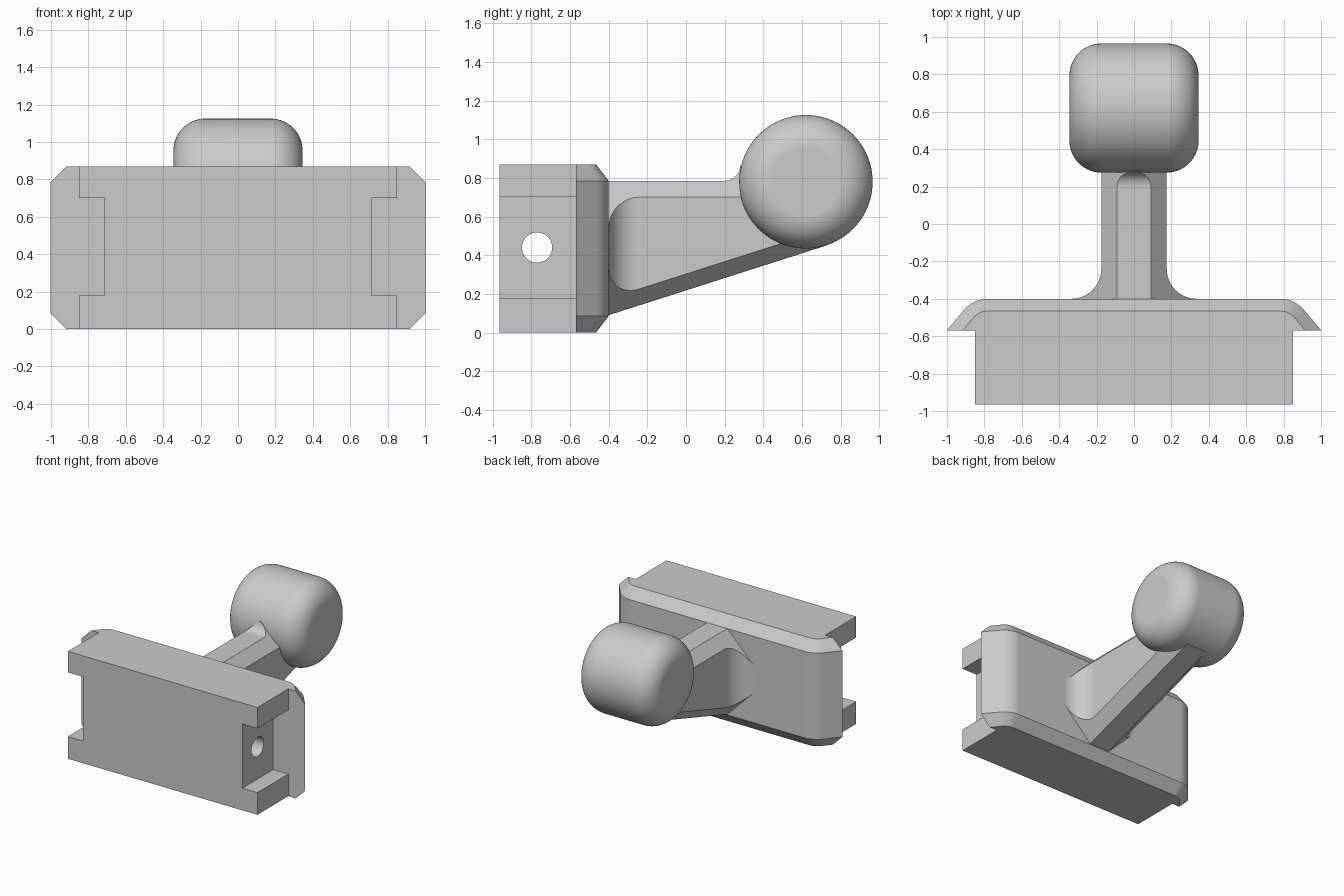
import bpy, bmesh
from math import sin, cos, pi, radians
from mathutils import Matrix

cube = bpy.data.objects.get("Cube")
if cube:
    bpy.data.objects.remove(cube, do_unlink=True)

grey = bpy.data.materials.new("plain_grey")
grey.use_nodes = True
GREY = (0.6, 0.6, 0.6, 1)
grey.diffuse_color = GREY
grey.node_tree.nodes["Principled BSDF"].inputs["Base Color"].default_value = GREY


def loft(name, rings):
    """Skin closed rings of equal length and cap both ends."""
    bm = bmesh.new()
    loops = [[bm.verts.new(p) for p in ring] for ring in rings]
    n = len(loops[0])
    for a, b in zip(loops, loops[1:]):
        for i in range(n):
            j = (i + 1) % n
            bm.faces.new((a[i], a[j], b[j], b[i]))
    bm.faces.new(loops[0])
    bm.faces.new(loops[-1])
    bmesh.ops.recalc_face_normals(bm, faces=bm.faces)
    mesh = bpy.data.meshes.new(name)
    bm.to_mesh(mesh)
    bm.free()
    mesh.materials.append(grey)
    ob = bpy.data.objects.new(name, mesh)
    bpy.context.collection.objects.link(ob)
    return ob


def activate(ob):
    bpy.ops.object.select_all(action='DESELECT')
    ob.select_set(True)
    bpy.context.view_layer.objects.active = ob


def boolean(ob, other, operation):
    activate(ob)
    mod = ob.modifiers.new(operation.lower(), 'BOOLEAN')
    mod.operation, mod.object, mod.solver = operation, other, 'EXACT'
    bpy.ops.object.modifier_apply(modifier=mod.name)
    bpy.data.objects.remove(other, do_unlink=True)


def smooth(ob):
    activate(ob)
    bpy.ops.object.shade_smooth_by_angle(angle=radians(15))
    ob.modifiers.new("even_shading", 'WEIGHTED_NORMAL').keep_sharp = True


# Mounting block: notched at both ends, swept along y
HEIGHT, BACK = 0.87, -0.57
right_half = [(0.85, 0), (0.85, 0.18), (0.715, 0.18),
              (0.715, 0.7), (0.85, 0.7), (0.85, HEIGHT)]
outline = right_half + [(-x, z) for x, z in reversed(right_half)]
block = loft("mounting_block", [[(x, y, z) for x, z in outline] for y in (-0.965, BACK)])

# Pin hole right through the block
bpy.ops.mesh.primitive_cylinder_add(vertices=64, radius=0.078, depth=3,
                                    location=(0, -0.77, 0.44), rotation=(0, pi / 2, 0))
boolean(block, bpy.context.object, 'DIFFERENCE')


# Flange: rounded plan, bevelled at top and bottom
def flange_ring(radius, z):
    half = [(0.78 + radius * cos(a), BACK + radius * sin(a))
            for a in [radians(40 + 50 * i / 12) for i in range(13)]]
    x, y = half[0]
    half.insert(0, (x + (y - BACK) / 1.19, BACK))
    return [(x, y, z) for x, y in half] + [(-x, y, z) for x, y in reversed(half)]


flange = loft("flange", [flange_ring(r, z) for r, z in
                         ((0.105, 0), (0.17, 0.085), (0.17, 0.785), (0.105, HEIGHT))])
boolean(block, flange, 'UNION')
smooth(block)


# Arm: chamfered section, flared at the flange, rising where it meets the barrel
def arm_ring(y, width, top):
    base = 0.09 + 0.32 * (y + 0.4)
    half = [(0.09, base), (width, base + width - 0.09),
            (width, 0.875 - width), (0.875 - top, top)]
    return [(x, y, z) for x, z in half] + [(-x, y, z) for x, z in reversed(half)]


STEPS, FLARE, RISE, TOP = 14, 0.16, 0.08, 0.785
arcs = [i / STEPS * pi / 2 for i in range(STEPS + 1)]
rings = [arm_ring(-0.4 + FLARE * (1 - cos(a)), 0.175 + FLARE * (1 - sin(a)), TOP) for a in arcs]
rings += [arm_ring(0.2 + RISE * sin(a), 0.175, TOP + RISE * (1 - cos(a))) for a in arcs]
rings.append(arm_ring(0.72, 0.175, TOP + RISE))
smooth(loft("arm", rings))

# Barrel: rounded cylinder across the end of the arm
RADIUS, ROUND = 0.345, 0.17
profile = [(-RADIUS + ROUND * (1 - cos(a)), RADIUS - ROUND * (1 - sin(a))) for a in arcs]
profile += [(-x, r) for x, r in reversed(profile)]
turns = [i / 96 * 2 * pi for i in range(96)]
barrel = loft("barrel", [[(x, r * cos(t), r * sin(t)) for t in turns] for x, r in profile])
barrel.data.transform(Matrix.Translation((0, 0.62, 0.78)))
smooth(barrel)
